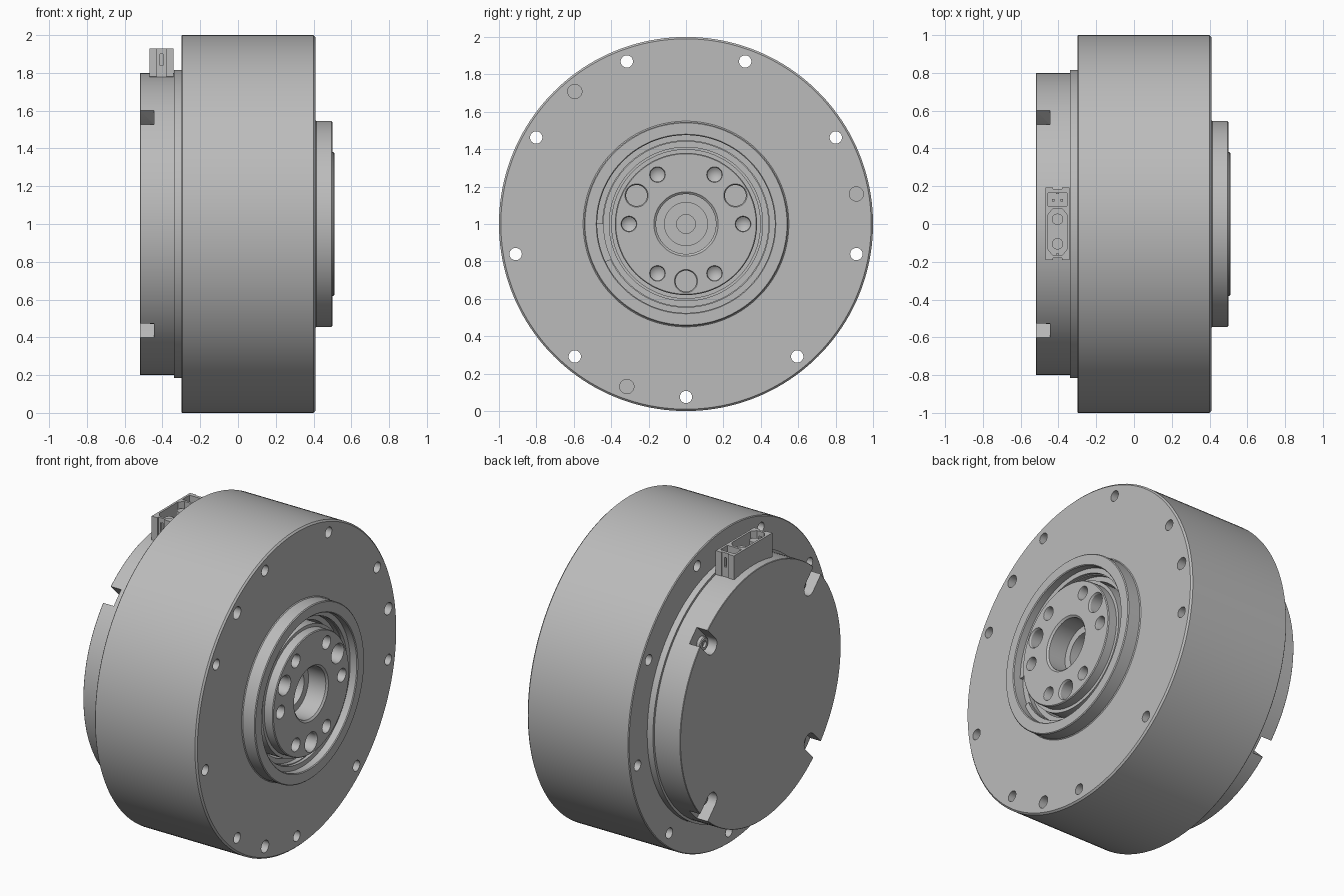
import bpy, bmesh
from math import sin, cos, pi, radians
from mathutils import Matrix, Vector

if "Cube" in bpy.data.objects:
    bpy.data.objects.remove(bpy.data.objects["Cube"])

grey = bpy.data.materials.new("machined grey")
grey.use_nodes = True
grey.diffuse_color = (0.5, 0.5, 0.5, 1)
grey.node_tree.nodes["Principled BSDF"].inputs["Base Color"].default_value = (0.5, 0.5, 0.5, 1)

CENTRE = Vector((0, 0, 1))


def polar(angle, r, x=0):
    a = radians(angle)
    return CENTRE + Vector((x, r * cos(a), r * sin(a)))


def lathe(bm, profile, origin=CENTRE, segs=128, upright=False):
    """Closed solid turned about x (or z); the profile runs from axis to axis."""
    rings = []
    for t, r in profile:
        ring = []
        for i in range(segs if r > 0 else 1):
            a = 2 * pi * i / segs
            p = Vector((t, r * cos(a), r * sin(a)))
            ring.append(bm.verts.new(origin + (Vector((p.y, p.z, t)) if upright else p)))
        rings.append(ring)
    faces = []
    for a, b in zip(rings, rings[1:]):
        for i in range(segs):
            j = (i + 1) % segs
            loop = [a[i % len(a)], a[j % len(a)], b[j % len(b)], b[i % len(b)]]
            faces.append(bm.faces.new(list(dict.fromkeys(loop))))
    bmesh.ops.recalc_face_normals(bm, faces=faces)


def rod(bm, t0, t1, r, origin=CENTRE, segs=32, upright=False):
    lathe(bm, [(t0, 0), (t0, r), (t1, r), (t1, 0)], origin, segs, upright)


def box(bm, lo, hi, turn=None):
    lo, hi = Vector(lo), Vector(hi)
    m = Matrix.Translation((lo + hi) / 2) @ Matrix.Diagonal((*(hi - lo), 1))
    bmesh.ops.create_cube(bm, size=1, matrix=(turn or Matrix()) @ m)


def make(name, bm):
    mesh = bpy.data.meshes.new(name)
    bm.to_mesh(mesh)
    bm.free()
    mesh.materials.append(grey)
    ob = bpy.data.objects.new(name, mesh)
    bpy.context.collection.objects.link(ob)
    return ob


def select(ob):
    bpy.ops.object.select_all(action='DESELECT')
    ob.select_set(True)
    bpy.context.view_layer.objects.active = ob


def cut(ob, bm):
    cutter = make("cutter", bm)
    cutter.hide_render = True
    mod = ob.modifiers.new("cut", 'BOOLEAN')
    mod.operation, mod.solver, mod.object = 'DIFFERENCE', 'EXACT', cutter
    select(ob)
    bpy.ops.object.modifier_apply(modifier="cut")
    bpy.data.objects.remove(cutter)


def smooth(ob):
    select(ob)
    bpy.ops.object.shade_smooth_by_angle(angle=radians(30))


# Housing: drum, raised front collar and stepped seal groove
bm = bmesh.new()
lathe(bm, [(-0.30, 0), (-0.30, 0.995), (-0.295, 1), (0.40, 1), (0.41, 0.99),
           (0.41, 0.55), (0.415, 0.545), (0.495, 0.545), (0.50, 0.54),
           (0.50, 0.48), (0.495, 0.475), (0.43, 0.475), (0.43, 0.44),
           (0.40, 0.44), (0.40, 0.41), (0.1, 0.41), (0.1, 0)], segs=160)
housing = make("housing", bm)
bm = bmesh.new()
for k in range(9):                                   # through bolt holes
    rod(bm, -0.4, 0.5, 0.033, polar(40 * k - 90, 0.925))
for angle in (10, 130, 250):                         # blind dowel holes
    rod(bm, 0.33, 0.5, 0.038, polar(angle, 0.925))
cut(housing, bm)
smooth(housing)

# Output hub with stepped centre bore
bm = bmesh.new()
lathe(bm, [(0.09, 0), (0.09, 0.4), (0.45, 0.4), (0.45, 0.38), (0.505, 0.38),
           (0.51, 0.375), (0.51, 0.172), (0.50, 0.16), (0.38, 0.16),
           (0.38, 0.115), (0.24, 0.115), (0.24, 0.05), (0.18, 0.05), (0.18, 0)])
hub = make("output_hub", bm)
bm = bmesh.new()
for k in range(6):                                   # drilled holes
    lathe(bm, [(0.37, 0), (0.40, 0.038), (0.50, 0.038), (0.52, 0.046), (0.52, 0)],
          polar(60 * k, 0.305), 32)
for angle in (30, 150, 270):                         # pin sockets
    lathe(bm, [(0.42, 0), (0.42, 0.056), (0.50, 0.056), (0.52, 0.068), (0.52, 0)],
          polar(angle, 0.305), 32)
cut(hub, bm)
smooth(hub)

# Open retaining ring in the groove
bm = bmesh.new()
steps = 72
rings = []
for i in range(steps + 1):
    a = 205 + 335 * i / steps
    rings.append([bm.verts.new(polar(a, r, x)) for x, r in
                  ((0.425, 0.445), (0.45, 0.445), (0.45, 0.476), (0.425, 0.476))])
for a, b in zip(rings, rings[1:]):
    for i in range(4):
        j = (i + 1) % 4
        bm.faces.new((a[i], a[j], b[j], b[i]))
bm.faces.new(rings[0])
bm.faces.new(rings[-1])
bmesh.ops.recalc_face_normals(bm, faces=bm.faces)
smooth(make("retaining_ring", bm))

# Rear cover with four screw notches on the diagonals
bm = bmesh.new()
lathe(bm, [(-0.52, 0), (-0.52, 0.797), (-0.517, 0.80), (-0.34, 0.80), (-0.34, 0.815),
           (-0.29, 0.815), (-0.29, 0)])
cover = make("rear_cover", bm)
slots, sockets, screws = bmesh.new(), bmesh.new(), bmesh.new()
for angle in (45, 135, 225, 315):
    turn = Matrix.Translation(CENTRE) @ Matrix.Rotation(radians(angle), 4, 'X')
    box(slots, (-0.6, 0.69, -0.053), (-0.445, 0.9, 0.053), turn)
    rod(sockets, -0.6, -0.4451, 0.053, polar(angle, 0.69))
    lathe(screws, [(-0.44, 0), (-0.44, 0.042), (-0.465, 0.042), (-0.47, 0.037),
                   (-0.47, 0.02), (-0.455, 0.02), (-0.455, 0)], polar(angle, 0.69), 24)
cut(cover, slots)
cut(cover, sockets)
smooth(cover)
smooth(make("notch_screws", screws))

# Cable connector: open-topped shell with two compartments
X = -0.405
bm = bmesh.new()
box(bm, (X - 0.064, -0.18, 1.74), (X + 0.064, 0.185, 1.93))
shell = make("connector_shell", bm)
bm = bmesh.new()
box(bm, (X - 0.05, 0.095, 1.82), (X + 0.05, 0.165, 2))
# chamfered power compartment
outline = [(-0.05, -0.135), (-0.025, -0.165), (0.025, -0.165), (0.05, -0.135),
           (0.05, 0.05), (0.025, 0.08), (-0.025, 0.08), (-0.05, 0.05)]
floor = bm.faces.new([bm.verts.new((X + x, y, 1.82)) for x, y in outline])
top = bmesh.ops.extrude_face_region(bm, geom=[floor], use_keep_orig=True)["geom"]
bmesh.ops.translate(bm, vec=(0, 0, 0.2),
                    verts=[v for v in top if isinstance(v, bmesh.types.BMVert)])
bmesh.ops.recalc_face_normals(bm, faces=bm.faces)
# latch slots in both end walls
for y in (-0.2, 0.16):
    box(bm, (X - 0.008, y, 1.84), (X + 0.008, y + 0.045, 1.90))
cut(shell, bm)

# Connector end lips
bm = bmesh.new()
for y in (-0.19, 0.18):
    for x in (X - 0.064, X + 0.024):
        box(bm, (x, y, 1.78), (x + 0.04, y + 0.012, 1.93))
make("connector_lips", bm)

# Connector contacts: two round power pins, two small signal pins
bm = bmesh.new()
for y in (-0.105, 0.025):
    rod(bm, 1.81, 1.90, 0.03, Vector((X, y, 0)), 24, True)
for x in (X - 0.022, X + 0.022):
    box(bm, (x - 0.007, 0.118, 1.81), (x + 0.007, 0.132, 1.90))
smooth(make("connector_pins", bm))
